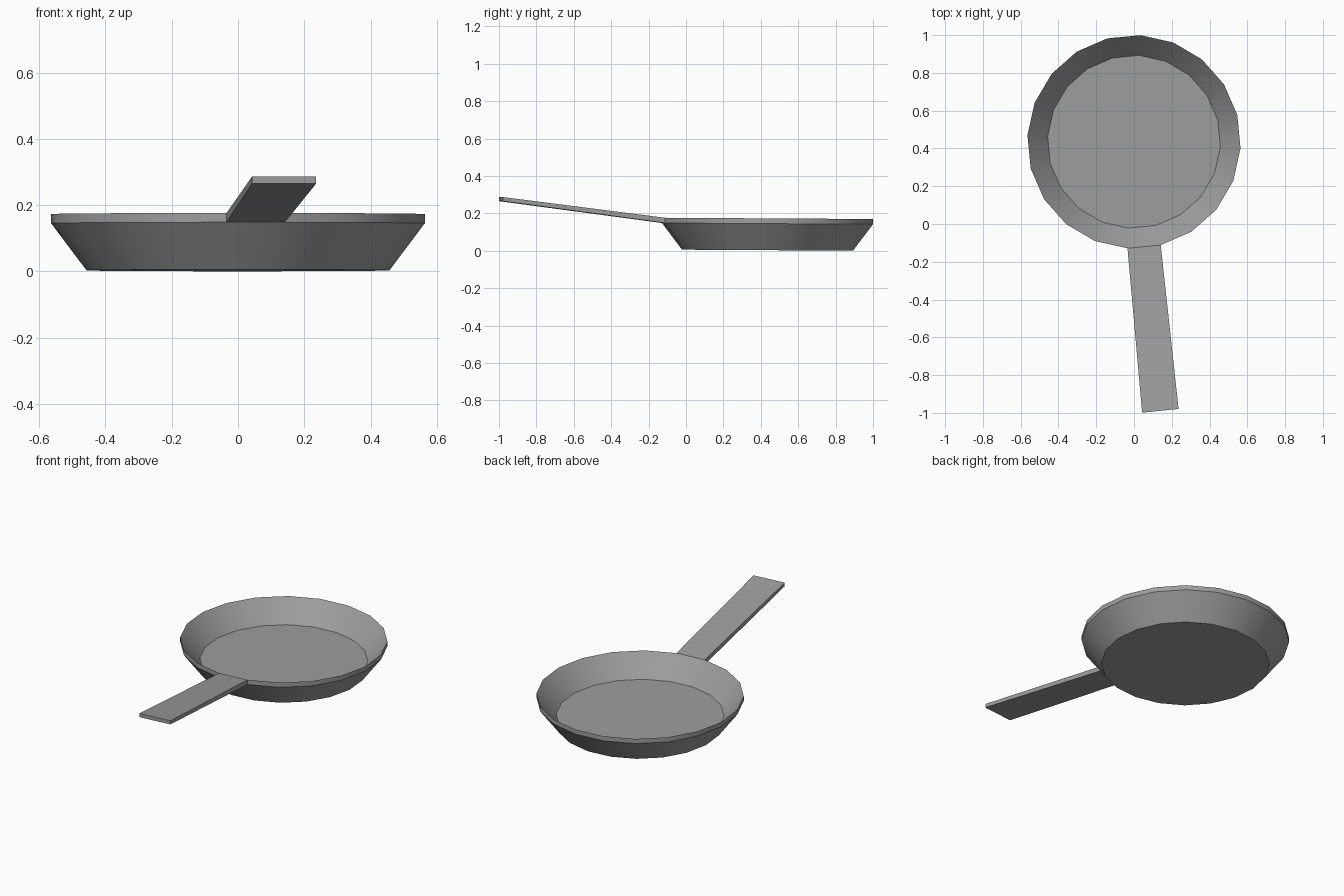
import bpy, bmesh, math

if "Cube" in bpy.data.objects:
    bpy.data.objects.remove(bpy.data.objects["Cube"])

SIDES, CY, START = 20, 0.4355, math.radians(-93.5)
# (radius, height) rings: floor, rim top, rim bottom, underside
PROFILE = [(0.458, 0.05), (0.565, 0.173), (0.565, 0.145), (0.458, 0.003)]

bm = bmesh.new()


def ring(radius, height):
    verts = []
    for i in range(SIDES):
        a = START + 2 * math.pi * i / SIDES
        y = radius * math.sin(a)
        # the whole pan leans very slightly to the back
        verts.append(bm.verts.new((radius * math.cos(a), CY + y, height - 0.006 * y)))
    return verts


# Pan body: floor, inner wall, rim band, outer wall, underside
rings = [ring(r, z) for r, z in PROFILE]
bm.faces.new(rings[0])
bm.faces.new(rings[-1][::-1])
walls = []
for upper, lower in zip(rings, rings[1:]):
    row = []
    for i in range(SIDES):
        j = (i + 1) % SIDES
        row.append(bm.faces.new((upper[i], lower[i], lower[j], upper[j])))
    walls.append(row)

# Handle: extrude the front facet of the rim outwards and upwards
facet = walls[1][0]
end = bmesh.ops.extrude_discrete_faces(bm, faces=[facet])["faces"][0]
for v in end.verts:
    left = v.co.x < 0.05
    top = v.co.z > 0.162
    v.co = (0.043 if left else 0.236, -0.999 if left else -0.979, 0.287 if top else 0.265)

bmesh.ops.recalc_face_normals(bm, faces=bm.faces)
mesh = bpy.data.meshes.new("frying_pan")
bm.to_mesh(mesh)
bm.free()
pan = bpy.data.objects.new("frying_pan", mesh)
bpy.context.collection.objects.link(pan)

# Dark grey metal
metal = bpy.data.materials.new("dark_metal")
metal.diffuse_color = (0.34, 0.34, 0.34, 1)
metal.use_nodes = True
metal.node_tree.nodes["Principled BSDF"].inputs["Base Color"].default_value = metal.diffuse_color
mesh.materials.append(metal)

# Smooth round walls with crisp floor, rim and handle edges
bpy.context.view_layer.objects.active = pan
pan.select_set(True)
bpy.ops.object.shade_smooth_by_angle(angle=math.radians(30))
